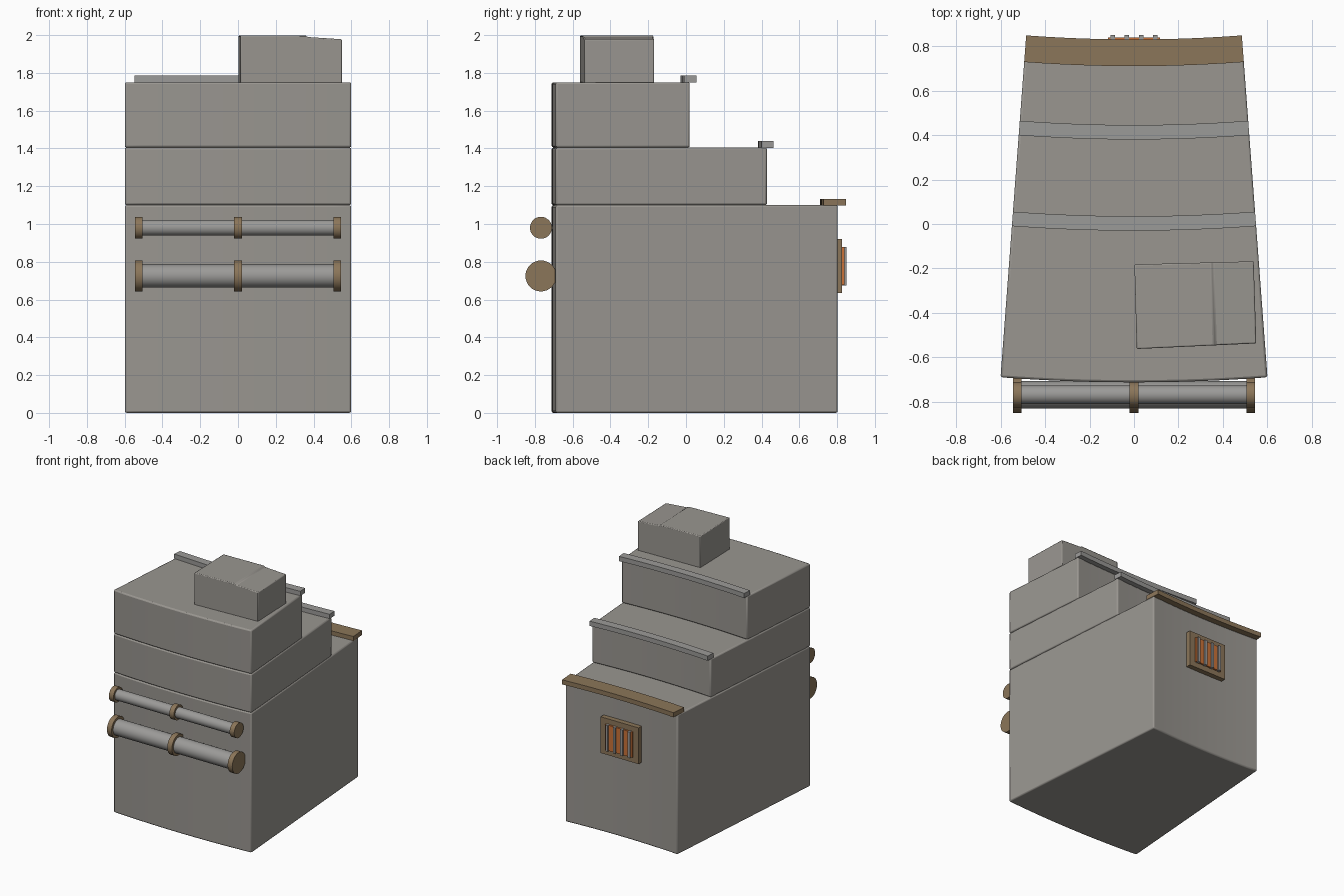
import bpy, bmesh, math

if "Cube" in bpy.data.objects:
    bpy.data.objects.remove(bpy.data.objects["Cube"])

CY = 7.31          # centre of the large ring the wedge is cut from
HALF = 0.0749      # half angle of the wedge


def mat(name, rgb):
    m = bpy.data.materials.new(name)
    m.diffuse_color = (*rgb, 1)
    m.use_nodes = True
    m.node_tree.nodes["Principled BSDF"].inputs["Base Color"].default_value = m.diffuse_color
    return m


STONE = mat("warm grey stone", (0.32, 0.305, 0.28))
STEEL = mat("grey steel", (0.33, 0.325, 0.315))
BRONZE = mat("dull bronze", (0.26, 0.18, 0.10))
GLOW = mat("glowing orange", (0.60, 0.17, 0.04))


def finish(name, bm, material, bevel=0.0, segs=2):
    bmesh.ops.recalc_face_normals(bm, faces=bm.faces)
    me = bpy.data.meshes.new(name)
    bm.to_mesh(me)
    bm.free()
    ob = bpy.data.objects.new(name, me)
    bpy.context.collection.objects.link(ob)
    me.materials.append(material)
    if bevel:
        b = ob.modifiers.new("bevel", 'BEVEL')
        b.width, b.segments = bevel, segs
        b.limit_method, b.angle_limit = 'ANGLE', math.radians(40)
    bpy.ops.object.select_all(action='DESELECT')
    ob.select_set(True)
    bpy.context.view_layer.objects.active = ob
    bpy.ops.object.shade_smooth_by_angle(angle=math.radians(35))
    return ob


def prism(name, outline, z0, z1, material, bevel=0.0):
    bm = bmesh.new()
    f = bm.faces.new([bm.verts.new((x, y, z0)) for x, y in outline])
    up = bmesh.ops.extrude_face_region(bm, geom=[f])['geom']
    bmesh.ops.translate(bm, vec=(0, 0, z1 - z0),
                        verts=[v for v in up if isinstance(v, bmesh.types.BMVert)])
    return finish(name, bm, material, bevel)


def sector(name, y0, y1, z0, z1, material, bevel=0.0, n=12):
    """Curved wedge; y0 and y1 are measured on the centre line."""
    ang = [HALF * (2 * i / n - 1) for i in range(n + 1)]
    arc = lambda y, a: [((CY - y) * math.sin(t), CY - (CY - y) * math.cos(t)) for t in a]
    return prism(name, arc(y0, ang) + arc(y1, ang[::-1]), z0, z1, material, bevel)


def box(name, x, y, z, sx, sy, sz, material, bevel=0.0):
    o = [(x - sx / 2, y - sy / 2), (x + sx / 2, y - sy / 2),
         (x + sx / 2, y + sy / 2), (x - sx / 2, y + sy / 2)]
    return prism(name, o, z - sz / 2, z + sz / 2, material, bevel)


def rod(name, x, y, z, r, length, material):
    bm = bmesh.new()
    bmesh.ops.create_cone(bm, cap_ends=True, segments=32, radius1=r, radius2=r, depth=length)
    for v in bm.verts:
        v.co = (v.co.z + x, v.co.x + y, v.co.y + z)
    return finish(name, bm, material)


# stepped wedge body
sector("lower_tier", -0.712, 0.785, 0.0, 1.10, STONE, 0.01)
sector("middle_tier", -0.712, 0.41, 1.10, 1.405, STONE, 0.01)
sector("upper_tier", -0.712, 0.0, 1.405, 1.75, STONE, 0.01)

# curved ledges along the back of each tier
sector("lower_ledge", 0.71, 0.83, 1.097, 1.133, BRONZE)
sector("middle_ledge", 0.38, 0.445, 1.403, 1.44, STEEL)
sector("upper_ledge", -0.03, 0.035, 1.748, 1.785, STEEL)

# two pipes with collars on the front
for label, z, r, rc in (("upper", 0.98, 0.042, 0.058), ("lower", 0.725, 0.062, 0.082)):
    rod(label + "_pipe", 0, -0.768, z, r, 1.07, STEEL)
    for side, x in (("left", -0.525), ("middle", 0), ("right", 0.525)):
        rod(f"{label}_pipe_collar_{side}", x, -0.768, z, rc, 0.04, BRONZE)

# barred window on the back
box("window_frame", 0, 0.80, 0.777, 0.33, 0.05, 0.285, BRONZE)
box("window_glow", 0, 0.829, 0.777, 0.235, 0.018, 0.20, GLOW)
for i in range(4):
    box(f"window_bar_{i + 1}", -0.096 + 0.064 * i, 0.837, 0.777, 0.02, 0.026, 0.205, STEEL)

# rough block on top, with a shallow step across its upper face
bm = bmesh.new()
rows = []
for t in (0.0, 0.645, 0.66, 1.0):
    top = 1.998 if t < 0.65 else 1.990 - 0.012 * (t - 0.66) / 0.34
    fx, fy = 0.012 + 0.538 * t, -0.562 + 0.025 * t
    bx, by = 0.002 + 0.536 * t, -0.182 + 0.014 * t
    rows.append([bm.verts.new(c) for c in
                 ((fx, fy, 1.745), (bx, by, 1.745), (bx, by, top), (fx, fy, top))])
for a, b in zip(rows, rows[1:]):
    for k in range(4):
        bm.faces.new((a[k], a[(k + 1) % 4], b[(k + 1) % 4], b[k]))
bm.faces.new(rows[0])
bm.faces.new(rows[-1][::-1])
finish("top_block", bm, STONE, 0.012)
